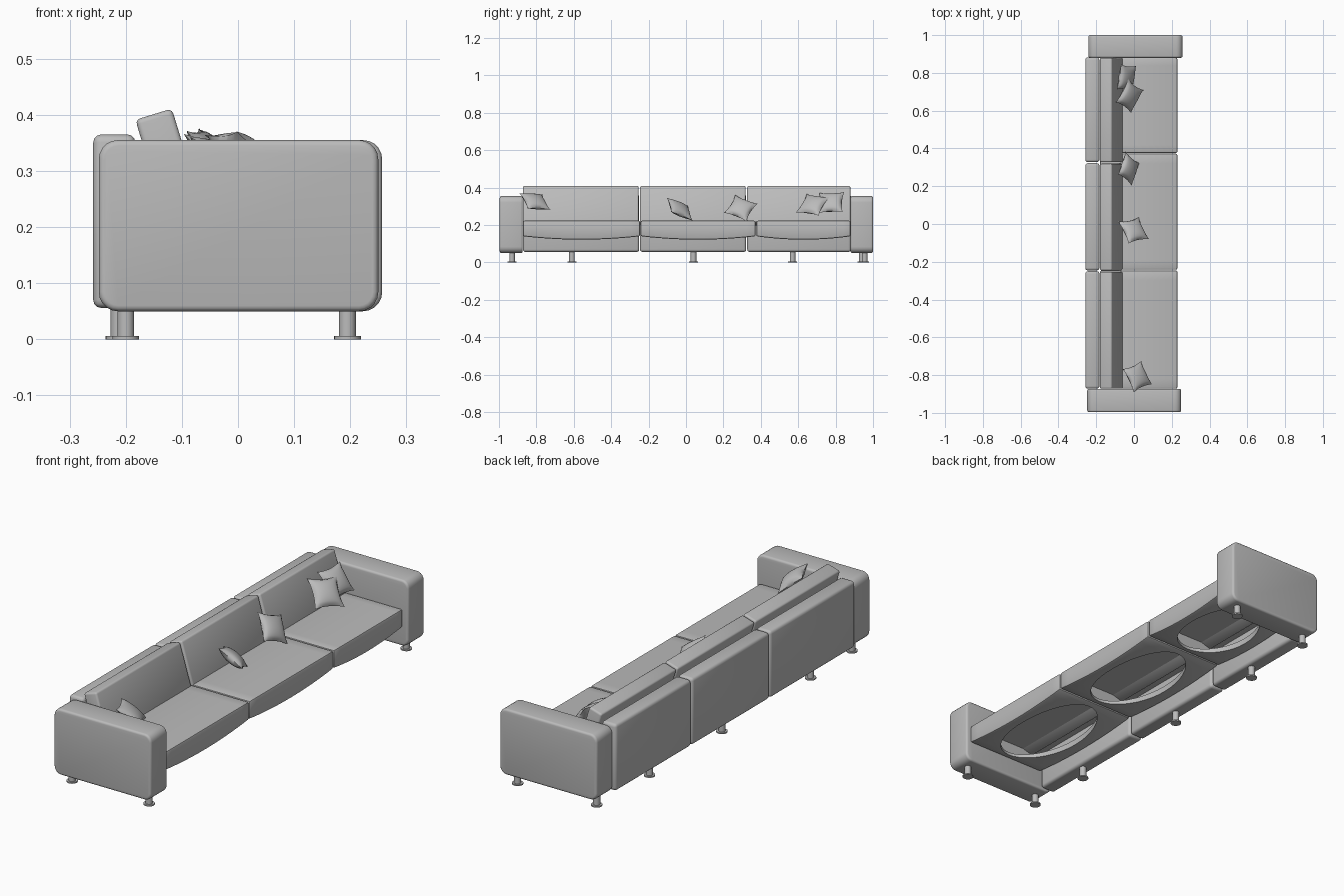
import bpy, bmesh, math
from mathutils import Vector, Matrix

cube = bpy.data.objects.get("Cube")
if cube:
    bpy.data.objects.remove(cube, do_unlink=True)

fabric = bpy.data.materials.new("light_grey")
fabric.use_nodes = True
GREY = (0.5, 0.5, 0.5, 1)
fabric.diffuse_color = GREY
fabric.node_tree.nodes["Principled BSDF"].inputs["Base Color"].default_value = GREY


def add_object(name, bm):
    mesh = bpy.data.meshes.new(name)
    bmesh.ops.recalc_face_normals(bm, faces=bm.faces)
    bm.to_mesh(mesh)
    bm.free()
    obj = bpy.data.objects.new(name, mesh)
    bpy.context.collection.objects.link(obj)
    mesh.materials.append(fabric)
    return obj


def select(obj):
    bpy.ops.object.select_all(action='DESELECT')
    obj.select_set(True)
    bpy.context.view_layer.objects.active = obj


def smooth(obj):
    select(obj)
    bpy.ops.object.shade_smooth_by_angle(angle=math.radians(35))


def box_mesh(x, y, z):
    """Box spanning three (low, high) ranges."""
    bm = bmesh.new()
    size = [b - a for a, b in (x, y, z)]
    mid = [(a + b) / 2 for a, b in (x, y, z)]
    bmesh.ops.create_cube(bm, size=1, matrix=Matrix.Translation(mid) @ Matrix.Diagonal((*size, 1)))
    return bm


def round_edges(obj, width, segments=3):
    mod = obj.modifiers.new("rounding", 'BEVEL')
    mod.width, mod.segments = width, segments
    mod.limit_method, mod.angle_limit = 'ANGLE', math.radians(50)
    select(obj)
    bpy.ops.object.modifier_apply(modifier=mod.name)


def carve(obj, cutter):
    mod = obj.modifiers.new("carve", 'BOOLEAN')
    mod.operation, mod.solver, mod.object = 'DIFFERENCE', 'EXACT', cutter
    select(obj)
    bpy.ops.object.modifier_apply(modifier=mod.name)
    bpy.data.objects.remove(cutter, do_unlink=True)


# Arms: broad side corners, softer rim
def arm(name, x, y):
    bm = box_mesh(x, y, (0.05, 0.355))
    edges = [e for e in bm.edges if abs(e.verts[0].co.y - e.verts[1].co.y) > 0.05]
    bmesh.ops.bevel(bm, geom=edges, offset=0.034, segments=5, profile=0.5, affect='EDGES')
    obj = add_object(name, bm)
    round_edges(obj, 0.01)
    smooth(obj)


arm("right_arm", (-0.248, 0.25), (-0.996, -0.873))
arm("left_arm", (-0.242, 0.257), (0.88, 1.0))


# Seat: sagging underside with an oval opening into a hollow shell
def seat(name, y0, y1):
    mid, half = (y0 + y1) / 2, (y1 - y0) / 2
    bm = box_mesh((-0.18, 0.23), (y0, y1), (0.14, 0.223))
    long_edges = [e for e in bm.edges if abs(e.verts[0].co.y - e.verts[1].co.y) > 0.1]
    bmesh.ops.subdivide_edges(bm, edges=long_edges, cuts=11, use_grid_fill=True)
    for v in bm.verts:
        if v.co.z < 0.15:
            v.co.z -= 0.018 * (1 - ((v.co.y - mid) / half) ** 2)
    obj = add_object(name, bm)
    round_edges(obj, 0.008, 2)
    hollow = box_mesh((-0.165, 0.215), (y0 + 0.015, y1 - 0.015), (0.15, 0.212))
    carve(obj, add_object("hollow_cutter", hollow))
    oval = bmesh.new()
    bmesh.ops.create_cone(oval, cap_ends=True, segments=40, radius1=1, radius2=1, depth=1,
                          matrix=Matrix.Translation((0.03, mid, 0.13))
                          @ Matrix.Diagonal((0.155, half - 0.03, 0.08, 1)))
    carve(obj, add_object("oval_cutter", oval))
    smooth(obj)


for side, y0, y1 in (("right", -0.872, -0.246), ("middle", -0.242, 0.372), ("left", 0.376, 0.88)):
    seat(side + "_seat", y0, y1)


# Upright panels and leaning back cushions
LEAN = Matrix.Rotation(math.radians(-17), 4, 'Y')
for side, y0, y1 in (("right", -0.872, -0.25), ("middle", -0.246, 0.322), ("left", 0.327, 0.882)):
    panel = add_object(side + "_back_panel", box_mesh((-0.258, -0.183), (y0, y1), (0.056, 0.365)))
    round_edges(panel, 0.014)
    smooth(panel)
    bm = box_mesh((-0.068, 0), (y0, y1 - 0.003), (0, 0.205))
    bmesh.ops.transform(bm, matrix=Matrix.Translation((-0.058, 0, 0.215)) @ LEAN, verts=bm.verts)
    cushion = add_object(side + "_back_cushion", bm)
    round_edges(cushion, 0.009)
    smooth(cushion)


# Throw pillows: square grid, pinched sides, puffed middle
def pillow(name, centre, u, v, size=0.136):
    u = Vector(u).normalized()
    n = u.cross(Vector(v)).normalized()
    w = n.cross(u)
    bm = bmesh.new()
    for sign in (1, -1):
        made = bmesh.ops.create_grid(bm, x_segments=12, y_segments=12, size=1)["verts"]
        for p in made:
            a, b = p.co.x, p.co.y
            puff = max(0, (1 - a * a) * (1 - b * b)) ** 0.55
            pa = a * (1 - 0.13 * (1 - b * b) * a * a)
            pb = b * (1 - 0.13 * (1 - a * a) * b * b)
            p.co = Vector(centre) + (u * pa + w * pb) * size / 2 + n * sign * puff * 0.026
    bmesh.ops.remove_doubles(bm, verts=bm.verts, dist=0.0005)
    obj = add_object(name, bm)
    select(obj)
    bpy.ops.object.shade_smooth_by_angle(angle=math.radians(60))


pillow("corner_pillow", (-0.04, 0.775, 0.32), (0.09, -0.01, -0.12), (0.037, 0.125, -0.017))
pillow("overlapping_pillow", (-0.023, 0.677, 0.308), (0.084, -0.06, -0.102), (0.07, 0.08, -0.037), 0.14)
pillow("upright_pillow", (-0.028, 0.293, 0.29), (0.048, 0.143, -0.055), (0.057, -0.026, -0.073), 0.135)
pillow("middle_pillow", (-0.002, -0.034, 0.285), (-0.06, 0.125, -0.05), (0.106, 0.02, -0.073))
pillow("end_pillow", (0.018, -0.808, 0.326), (-0.05, 0.105, -0.005), (0.095, 0.055, -0.085))


# Legs: round post on a flat disc foot
def leg(name, x, y):
    bm = bmesh.new()
    for radius, z0, z1 in ((0.024, 0, 0.006), (0.015, 0.005, 0.065)):
        bmesh.ops.create_cone(bm, cap_ends=True, segments=20, radius1=radius, radius2=radius,
                              depth=z1 - z0, matrix=Matrix.Translation((x, y, (z0 + z1) / 2)))
    smooth(add_object(name, bm))


leg("right_arm_front_leg", 0.195, -0.93)
leg("right_arm_back_leg", -0.2, -0.93)
leg("left_arm_front_leg", 0.195, 0.955)
leg("left_arm_back_leg", -0.2, 0.94)
for side, y in (("right", -0.61), ("middle", 0.04), ("left", 0.57)):
    leg(side + "_back_leg", -0.212, y)
